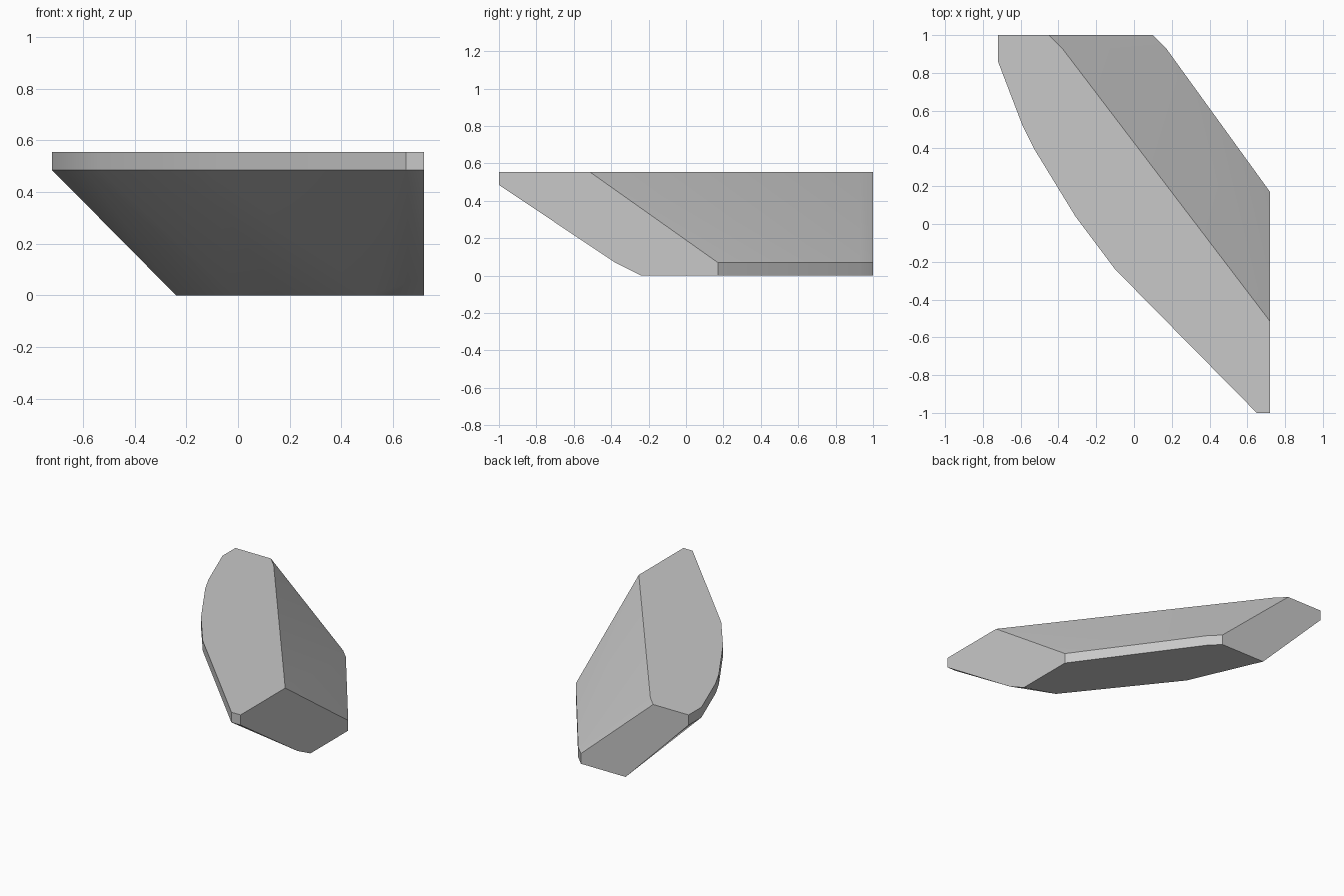
import bpy, bmesh, math

cube = bpy.data.objects.get("Cube")
if cube:
    bpy.data.objects.remove(cube, do_unlink=True)

TOP, RIM, LIP = 0.555, 0.485, 0.07

# Outlines of the slab in plan
outer_top = [(-0.72, 1), (-0.72, 0.86), (-0.59, 0.52), (-0.53, 0.40),
             (-0.31, 0.04), (-0.10, -0.24), (0.65, -1), (0.72, -1)]
inner_top = [(0.72, -0.515), (-0.38, 0.93), (-0.45, 1)]
outer_base = [(-0.24, 1), (-0.02, 0.50), (0.51, -0.17), (0.72, -0.24)]
inner_base = [(0.72, 0.17), (0.17, 0.93), (0.10, 1)]

# Each outline with the heights at which it runs
layers = [(outer_top, (RIM, TOP)), (inner_top, (TOP,)),
          (outer_base, (0,)), (inner_base, (0, LIP)),
          ([(0.72, -0.38)], (LIP,))]

# Faceted slab wrapped around the outlines
bm = bmesh.new()
for outline, heights in layers:
    for z in heights:
        for x, y in outline:
            bm.verts.new((x, y, z))
hull = bmesh.ops.convex_hull(bm, input=bm.verts[:])
unused = [v for v in bm.verts if not v.link_faces]
bmesh.ops.delete(bm, geom=unused, context='VERTS')
bmesh.ops.dissolve_limit(bm, angle_limit=math.radians(0.5),
                         verts=bm.verts[:], edges=bm.edges[:])
bmesh.ops.recalc_face_normals(bm, faces=bm.faces[:])
mesh = bpy.data.meshes.new("slanted_slab")
bm.to_mesh(mesh)
bm.free()
slab = bpy.data.objects.new("slanted_slab", mesh)
bpy.context.collection.objects.link(slab)

# Plain grey finish
grey = bpy.data.materials.new("light_grey")
grey.use_nodes = True
color = (0.58, 0.58, 0.58, 1)
grey.diffuse_color = color
for node in grey.node_tree.nodes:
    if node.type == 'BSDF_PRINCIPLED':
        node.inputs["Base Color"].default_value = color
mesh.materials.append(grey)

# Soft shading on shallow bends, sharp on corners
bpy.ops.object.select_all(action='DESELECT')
slab.select_set(True)
bpy.context.view_layer.objects.active = slab
bpy.ops.object.shade_smooth_by_angle(angle=math.radians(25))
